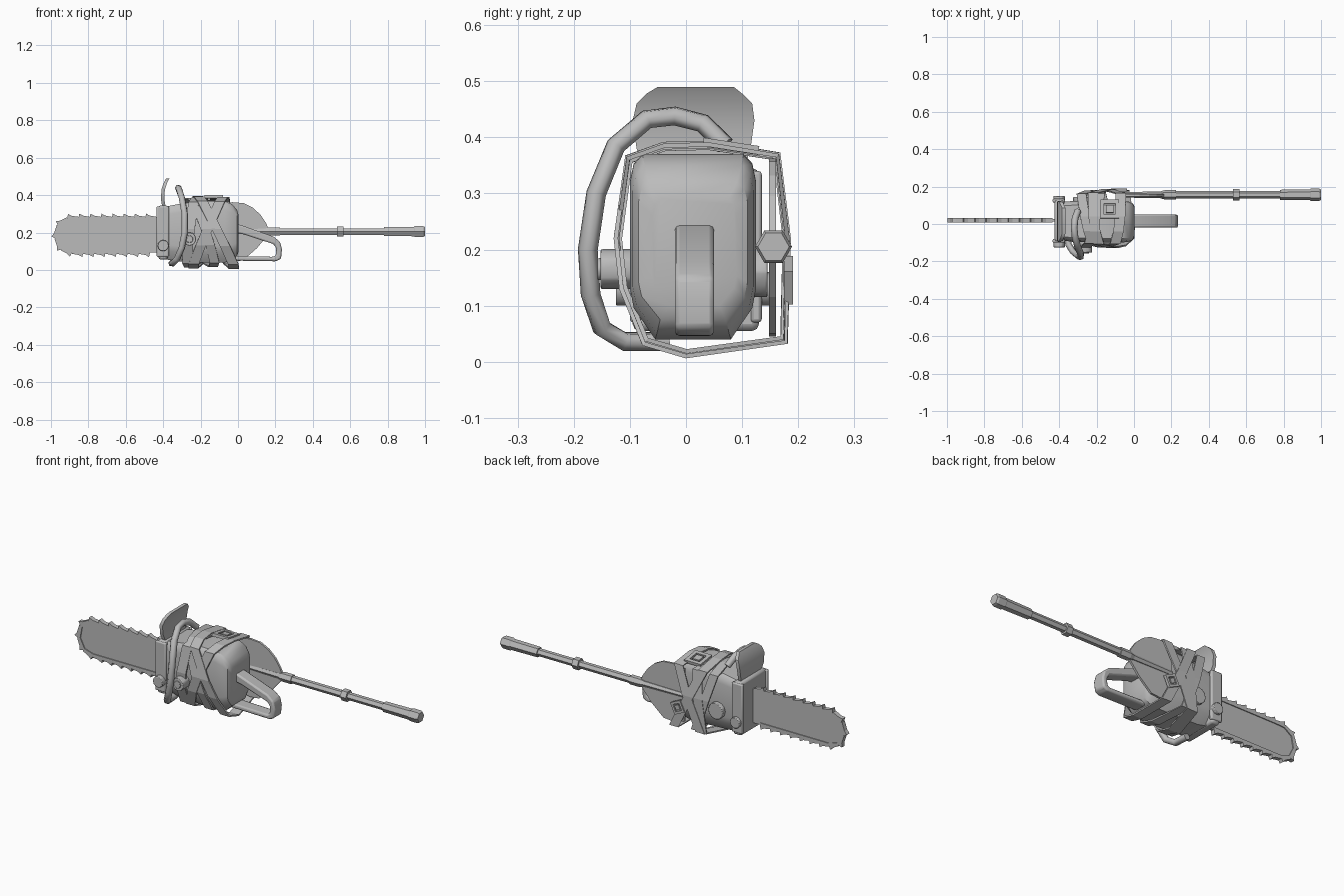
import bpy, math
from mathutils import Vector

cube = bpy.data.objects.get("Cube")
if cube:
    bpy.data.objects.remove(cube)

grey = bpy.data.materials.new("plain_grey")
grey.use_nodes = True
tone = (0.5, 0.5, 0.5, 1)
grey.diffuse_color = tone
grey.node_tree.nodes["Principled BSDF"].inputs["Base Color"].default_value = tone


def finish(ob, bevel=0, smooth=True):
    ob.data.materials.append(grey)
    if bevel:
        m = ob.modifiers.new("bevel", 'BEVEL')
        m.width, m.segments = bevel, 2
    if smooth:
        bpy.ops.object.select_all(action='DESELECT')
        ob.select_set(True)
        bpy.context.view_layer.objects.active = ob
        bpy.ops.object.shade_smooth_by_angle(angle=math.radians(35))
    return ob


def make(name, verts, faces, **kw):
    me = bpy.data.meshes.new(name)
    me.from_pydata(verts, [], faces)
    ob = bpy.data.objects.new(name, me)
    bpy.context.collection.objects.link(ob)
    import_bm = bmesh.new()
    import_bm.from_mesh(me)
    bmesh.ops.recalc_face_normals(import_bm, faces=import_bm.faces)
    import_bm.to_mesh(me)
    import_bm.free()
    return finish(ob, **kw)


import bmesh


def loft(name, rings, **kw):
    """Skin equal-sized rings of points and cap both ends."""
    n = len(rings[0])
    verts = [p for r in rings for p in r]
    faces = [(k*n + i, k*n + (i+1) % n, (k+1)*n + (i+1) % n, (k+1)*n + i)
             for k in range(len(rings) - 1) for i in range(n)]
    faces += [tuple(range(n)), tuple(range(len(verts) - n, len(verts)))]
    return make(name, verts, faces, **kw)


def prism(name, outline, y0, y1, **kw):
    """Extrude an outline drawn in x and z along y."""
    return loft(name, [[(x, y, z) for x, z in outline] for y in (y0, y1)], **kw)


def box(name, lo, hi, **kw):
    rect = [(lo[0], lo[2]), (hi[0], lo[2]), (hi[0], hi[2]), (lo[0], hi[2])]
    return prism(name, rect, lo[1], hi[1], **kw)


def circle(cx, cz, r, n):
    return [(cx + r*math.cos(math.tau*i/n), cz + r*math.sin(math.tau*i/n)) for i in range(n)]


# Engine housing: chamfered section lofted from nose to rounded tail
section = [(.2, 0), (.8, 0), (.97, .17), (1, .28), (1, .85), (.97, .95), (.9, 1),
           (.1, 1), (.03, .95), (0, .85), (0, .28), (.03, .17)]
stations = [(-.40, -.085, .12, .06, .335), (-.33, -.095, .122, .045, .35),
            (-.2, -.1, .125, .04, .37), (-.07, -.1, .125, .04, .368),
            (-.03, -.095, .12, .05, .35), (-.005, -.085, .11, .075, .32),
            (.004, -.06, .09, .1, .29)]
loft("engine_housing", [[(x, y0 + u*(y1-y0), z0 + v*(z1-z0)) for u, v in section]
                        for x, y0, y1, z0, z1 in stations])
box("nose_block", (-.425, -.095, .055), (-.375, .13, .345), bevel=.012)
for i, y in enumerate((-.1, .115)):
    box(f"nose_flange_{i}", (-.435, y, .07), (-.37, y + .02, .34), bevel=.006)

# Round caps on the sides
for i, (x, z, r, y0, y1) in enumerate([(-.4, .13, .03, -.125, -.09), (-.26, .165, .036, -.152, -.09),
                                       (-.26, .165, .02, -.158, -.15), (-.4, .13, .03, .12, .15),
                                       (-.28, .16, .045, .12, .145)]):
    prism(f"side_cap_{i}", circle(x, z, r, 12), y0, y1, bevel=.003)

# Guide bar with a rounded nose
mid, half, tip, root = .185, .093, -.9, -.4
arc = [(tip - .078*math.sin(a), mid + half*math.cos(a))
       for a in [math.pi*i/10 for i in range(11)]]
bar = [(root, mid + half)] + arc + [(root, mid - half)]
prism("guide_bar", bar, .013, .027, smooth=False)

# Chain: a wedge tooth on a link at even steps around the bar
steps = []
for (ax, az), (bx, bz) in zip(bar, bar[1:]):
    a, b = Vector((ax, 0, az)), Vector((bx, 0, bz))
    count = max(1, round((b - a).length / .012))
    steps += [a.lerp(b, i / count) for i in range(count)]
verts, faces = [], []
for i in range(3, len(steps) - 6, 5):
    a, b = steps[i], steps[i + 5]
    d = (b - a).normalized()
    out = Vector((d.z, 0, -d.x))
    if out.dot(a - Vector((-.7, 0, mid))) < 0:
        out = -out
    shape = [a - out*.012, b - out*.012, b + out*.004, b - d*.004 + out*.023,
             b - d*.024 + out*.012, a + out*.006]
    base, n = len(verts), len(shape)
    verts += [p + Vector((0, y, 0)) for y in (.008, .032) for p in shape]
    faces += [tuple(base + j for j in range(n)), tuple(base + n + j for j in range(n))]
    faces += [(base + j, base + (j+1) % n, base + n + (j+1) % n, base + n + j) for j in range(n)]
make("saw_chain", verts, faces, smooth=False)

# Rear grip loop
outer = [(-.02, .25), (.03, .235), (.19, .178), (.225, .15), (.235, .11), (.23, .06), (.205, .046), (-.03, .05)]
inner = [(-.03, .075), (.19, .07), (.203, .08), (.205, .115), (.19, .138), (.03, .19), (-.02, .2)]
prism("rear_grip", outer + inner, -.02, .05, bevel=.01)

# Front bail handle
cu = bpy.data.curves.new("front_handle", 'CURVE')
cu.dimensions, cu.bevel_depth, cu.bevel_resolution, cu.use_fill_caps = '3D', .018, 1, True
path = [(-.30, .07, .385), (-.315, .03, .425), (-.32, -.02, .438), (-.315, -.07, .432), (-.30, -.125, .385),
        (-.285, -.16, .3), (-.285, -.175, .2), (-.30, -.17, .12), (-.325, -.15, .06),
        (-.35, -.11, .036), (-.355, -.03, .036)]
sp = cu.splines.new('POLY')
sp.points.add(len(path) - 1)
for p, co in zip(sp.points, path):
    p.co = (*co, 1)
handle = bpy.data.objects.new("front_handle", cu)
bpy.context.collection.objects.link(handle)
cu.materials.append(grey)

# Curved hand guard
rows = [(.33, -.395, -.07, .1), (.38, -.403, -.088, .115), (.43, -.4, -.095, .122),
        (.46, -.39, -.088, .118), (.478, -.382, -.07, .1), (.49, -.375, -.05, .085)]
loft("hand_guard", [[(x - .009, y0, z), (x + .009, y0, z), (x + .009, y1, z), (x - .009, y1, z)]
                    for z, x, y0, y1 in rows])

# Shield plate beside the pole
prism("shield_plate", [(-.1, .06), (-.1, .35), (-.03, .362), (.03, .357), (.08, .332), (.12, .295),
                       (.15, .25), (.166, .215), (.163, .19), (.1, .115), (.025, .05), (-.03, .045)],
      .148, .16, smooth=False)

# Six-sided pole with collar and grip
rings = [(-.1, .014), (.14, .018), (.165, .025), (.225, .025), (.225, .02), (.53, .02), (.53, .031), (.565, .031),
         (.565, .02), (.78, .02), (.78, .027), (.94, .029), (.945, .033), (.99, .033), (1.0, .028)]
loft("pole", [[(x, .156 + u*r, .205 + v*r) for u, v in circle(0, 0, 1, 6)] for x, r in rings], smooth=False)

# Straps wound around housing and pole at different slants
wrap = [(-.105, .365), (-.04, .388), (.04, .39), (.165, .37), (.183, .22), (.178, .035),
        (0, .01), (-.075, .032), (-.115, .13), (-.125, .22)]
for i, (xc, lean, skew, width, grow) in enumerate([(-.12, -.5, -.1, .055, 1), (-.155, .42, .1, .055, .985),
                                                   (-.23, .12, .2, .055, .97), (-.2, -.32, -.2, .05, .955)]):
    verts = []
    for y, z in wrap:
        x = xc + lean*(z - .2) + skew*(y - .03)
        verts += [(x + s*width/2, .03 + (y - .03)*grow, .2 + (z - .2)*grow) for s in (-1, 1)]
    n = len(verts)
    strap = make(f"strap_{i}", verts, [(k, k + 1, (k+3) % n, (k+2) % n) for k in range(0, n, 2)], smooth=False)
    m = strap.modifiers.new("thickness", 'SOLIDIFY')
    m.thickness, m.offset = .008, 0


# Square buckles: frame bars round a flat tongue
def buckle(name, centre, turn, size):
    s, t = size / 2, size * .2
    bars = [(-s, -s, s, -s + t), (-s, s - t, s, s), (-s, -s, -s + t, s), (s - t, -s, s, s), (-t, -t, t, t)]
    for i, (x0, y0, x1, y1) in enumerate(bars):
        ob = box(f"{name}_{i}", (x0, y0, -.008), (x1, y1, .008), smooth=False)
        ob.location, ob.rotation_euler = centre, turn


buckle("top_buckle", (-.13, .08, .384), (-.15, 0, 0), .1)
buckle("back_buckle", (-.08, .183, .145), (math.radians(-90), math.radians(25), 0), .065)
